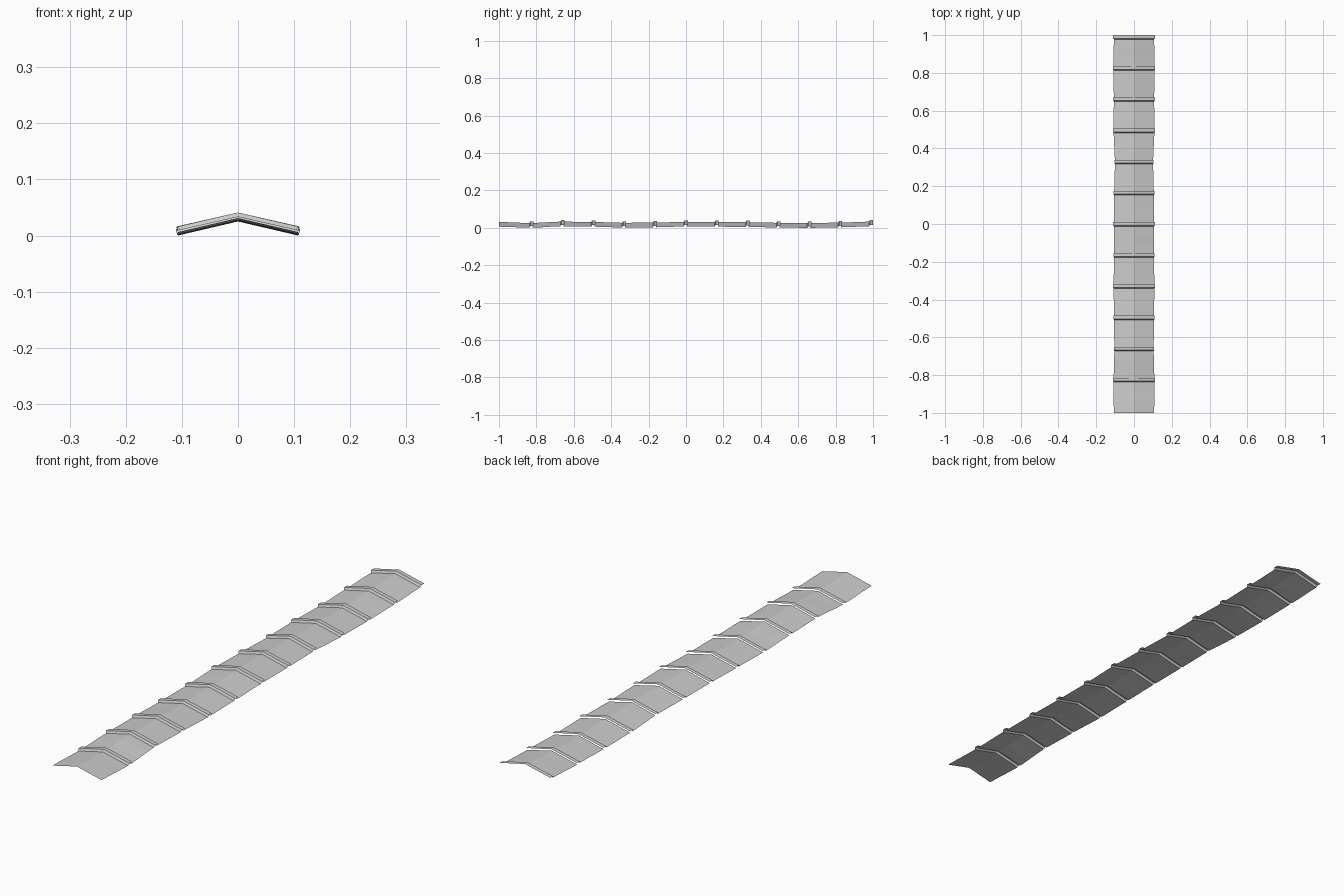
import bpy, bmesh

if "Cube" in bpy.data.objects:
    bpy.data.objects.remove(bpy.data.objects["Cube"])

# Ridge cap strip: 12 thin folded sheets, each with a raised lip at its far end
COUNT, PITCH, DROP = 12, 0.165, 0.025
# ridge heights and half widths at each seam (hand-laid wobble)
HEIGHT = [.031, .026, .033, .031, .027, .028, .032, .031, .030, .027, .025, .028, .033]
WIDTH = [.107, .108, .104, .106, .108, .106, .107, .105, .101, .108, .107, .108, .107]
# lip profile: fraction along body or offset past it, rise, extra width
BODY_END, LIP_START, LIP_END, RISE = 0.163, 0.168, 0.185, 0.008


def add_tile(i):
    y0 = -1 + i * PITCH
    start = 0.0 if i == 0 else 0.015
    za, zb = HEIGHT[i], HEIGHT[i + 1]
    wa, wb = WIDTH[i], WIDTH[i + 1]
    rows = []
    # body
    for k in range(4):
        t = k / 3
        s = t * t * (3 - 2 * t)
        rows.append((y0 + start + (BODY_END - start) * t, za + (zb - za) * s, wa + (wb - wa) * t))
    # step and raised lip
    rows.append((y0 + LIP_START, zb + RISE, wb + 0.003))
    rows.append((y0 + LIP_END, zb + RISE, wb + 0.003))

    bm = bmesh.new()
    grid = [[bm.verts.new((x * w, y, z - DROP * abs(x))) for x in (-1, 0, 1)] for y, z, w in rows]
    for a, b in zip(grid, grid[1:]):
        for j in range(2):
            bm.faces.new((a[j], a[j + 1], b[j + 1], b[j]))
    mesh = bpy.data.meshes.new("ridge_tile")
    bm.to_mesh(mesh)
    bm.free()
    obj = bpy.data.objects.new(f"ridge_tile_{i + 1}", mesh)
    bpy.context.collection.objects.link(obj)


for i in range(COUNT):
    add_tile(i)
